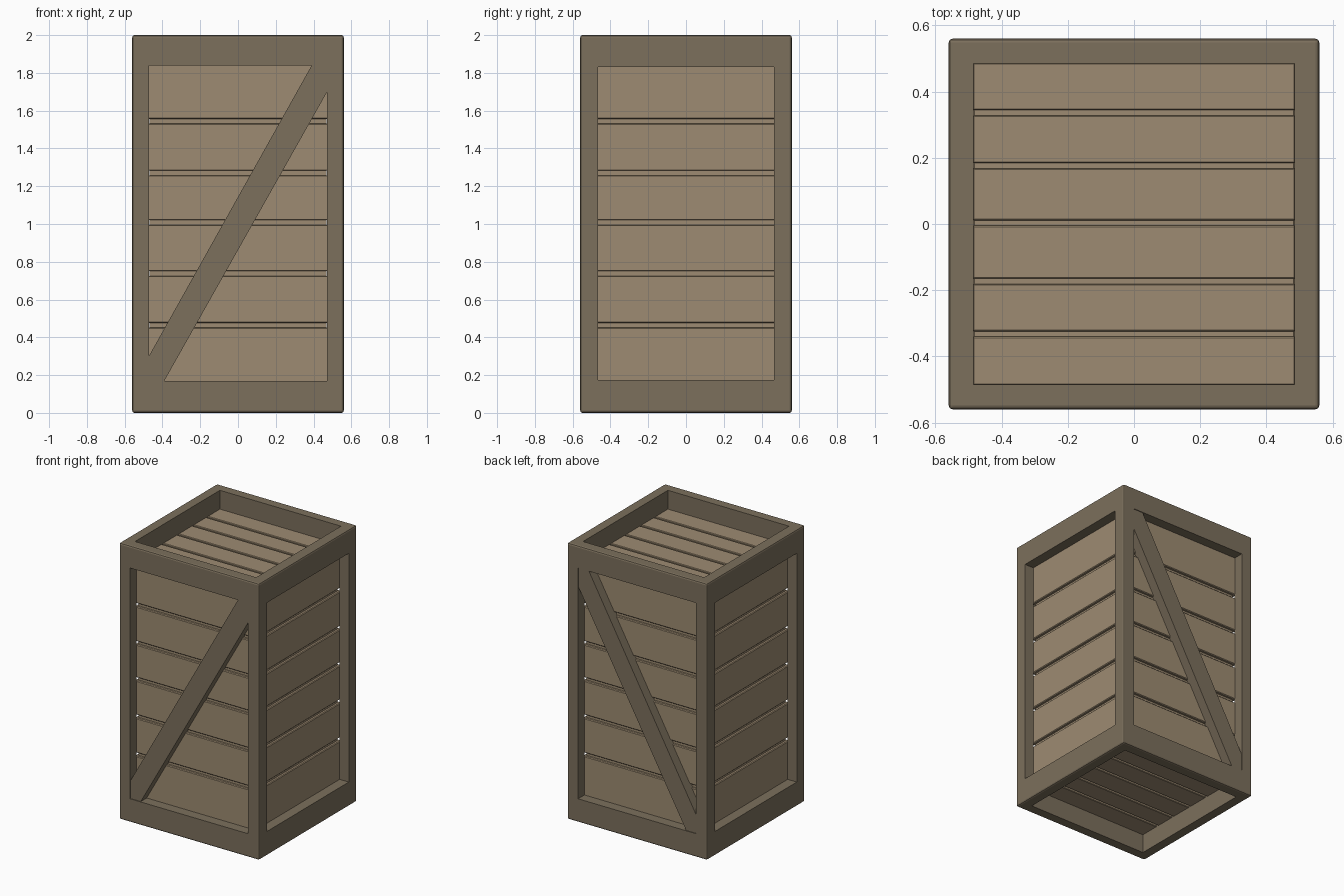
import bpy, bmesh

if "Cube" in bpy.data.objects:
    bpy.data.objects.remove(bpy.data.objects["Cube"])


def material(name, rgb):
    m = bpy.data.materials.new(name)
    m.diffuse_color = (*rgb, 1)
    m.use_nodes = True
    m.node_tree.nodes["Principled BSDF"].inputs["Base Color"].default_value = m.diffuse_color
    return m


FRAME = material("dark_wood", (0.20, 0.16, 0.107))
PANEL = material("light_wood", (0.34, 0.26, 0.168))


def finish(bm, name, mat):
    bmesh.ops.recalc_face_normals(bm, faces=bm.faces)
    me = bpy.data.meshes.new(name)
    bm.to_mesh(me)
    bm.free()
    if mat:
        me.materials.append(mat)
    ob = bpy.data.objects.new(name, me)
    bpy.context.collection.objects.link(ob)
    return ob


def box(name, lo, hi, mat=None, bevel=0.0, segments=1):
    bm = bmesh.new()
    bmesh.ops.create_cube(bm, size=1)
    for v in bm.verts:
        v.co = [(a + b) / 2 + c * (b - a) for a, b, c in zip(lo, hi, v.co)]
    if bevel:
        bmesh.ops.bevel(bm, geom=bm.edges[:], offset=bevel, segments=segments,
                        profile=0.5, affect='EDGES')
    return finish(bm, name, mat)


# Outer frame: rounded block with a vertical shaft and side windows cut out
frame = box("outer_frame", (-0.56, -0.56, 0), (0.56, 0.56, 2), FRAME, 0.012, 2)
IN = 0.485
cutters = [
    box("shaft_cutter", (-IN, -IN, -1), (IN, IN, 3)),
    box("front_back_cutter", (-0.472, -1, 0.17), (0.472, 1, 1.84)),
    box("side_cutter", (-1, -0.467, 0.175), (1, 0.467, 1.83)),
]
bpy.context.view_layer.objects.active = frame
for c in cutters:
    mod = frame.modifiers.new("cut", 'BOOLEAN')
    mod.operation, mod.solver, mod.object = 'DIFFERENCE', 'EXACT', c
    bpy.ops.object.modifier_apply(modifier=mod.name)
    bpy.data.objects.remove(c, do_unlink=True)

# Core behind the plank gaps
R = 0.487
box("inner_core", (-0.468, -0.468, 0.168), (0.468, 0.468, 1.832), PANEL)

# Horizontal planks wrapping the four sides
gaps = [0.463, 0.738, 1.008, 1.27, 1.545]
starts = [0.152] + [g + 0.012 for g in gaps]
ends = [g - 0.012 for g in gaps] + [1.848]
for i, (a, b) in enumerate(zip(starts, ends)):
    box(f"side_plank_{i + 1}", (-R, -R, a), (R, R, b), PANEL, 0.005)

# Planks of the lid and the floor, running along x
gaps = [-0.332, -0.173, 0.003, 0.176, 0.336]
starts = [-R] + [g + 0.008 for g in gaps]
ends = [g - 0.008 for g in gaps] + [R]
for i, (a, b) in enumerate(zip(starts, ends)):
    box(f"lid_plank_{i + 1}", (-R, a, 1.84), (R, b, 1.865), PANEL, 0.004)
    box(f"floor_plank_{i + 1}", (-R, a, 0.135), (R, b, 0.16), PANEL, 0.004)

# Diagonal braces, front and back
outline = [(-0.472, 0.17), (-0.39, 0.17), (0.472, 1.70),
           (0.472, 1.84), (0.39, 1.84), (-0.472, 0.30)]
for name, side in (("front_brace", -1), ("back_brace", 1)):
    bm = bmesh.new()
    face = bm.faces.new([bm.verts.new((x, side * 0.555, z)) for x, z in outline])
    ext = bmesh.ops.extrude_face_region(bm, geom=[face], use_keep_orig=True)
    for v in ext["geom"]:
        if isinstance(v, bmesh.types.BMVert):
            v.co.y = side * 0.475
    finish(bm, name, FRAME)
